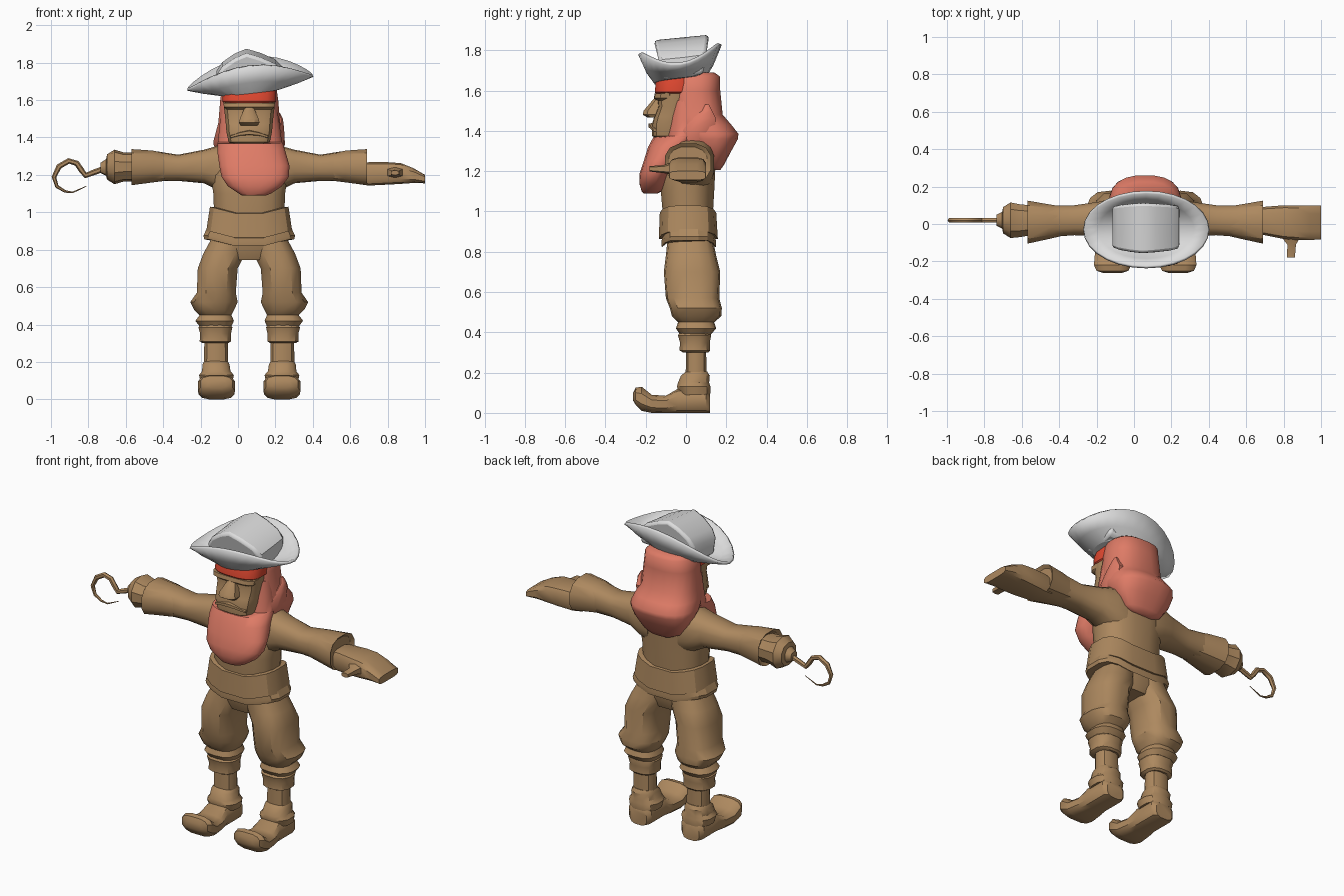
import bpy, bmesh, math
from mathutils import Vector

CX = 0.06  # body centre line (the hook arm is longer than the hand arm)


def material(name, rgb):
    m = bpy.data.materials.new(name)
    m.diffuse_color = (*rgb, 1)
    return m


BROWN = material("brown", (0.42, 0.25, 0.115))
HAIR = material("salmon hair", (0.74, 0.20, 0.135))
RED = material("bandana red", (0.75, 0.065, 0.03))
GREY = material("hat light grey", (0.72, 0.72, 0.72))


def skin(name, rings, mat, angle=35, caps=True):
    """Join rings of points into a closed surface."""
    bm = bmesh.new()
    vs = [[bm.verts.new(p) for p in r] for r in rings]
    n = len(vs[0])
    for a, b in zip(vs, vs[1:]):
        for i in range(n):
            bm.faces.new((a[i], a[(i + 1) % n], b[(i + 1) % n], b[i]))
    if caps:
        bm.faces.new(vs[0])
        bm.faces.new(vs[-1])
    bmesh.ops.recalc_face_normals(bm, faces=bm.faces)
    me = bpy.data.meshes.new(name)
    bm.to_mesh(me)
    bm.free()
    me.materials.append(mat)
    ob = bpy.data.objects.new(name, me)
    bpy.context.collection.objects.link(ob)
    bpy.ops.object.select_all(action='DESELECT')
    ob.select_set(True)
    bpy.context.view_layer.objects.active = ob
    bpy.ops.object.shade_smooth_by_angle(angle=math.radians(angle))
    return ob


def loft(name, axis, rows, mat=BROWN, n=12, e=0.8, warp=None, side=0, angle=35):
    """rows: (t, u0, u1, v0, v1) bounds across the axis; e<1 is boxier.
    With side = +1/-1, x values are distances from the centre line."""
    rings = []
    for t, u0, u1, v0, v1 in rows:
        ring = []
        for i in range(n):
            a = 2 * math.pi * (i + 0.5) / n
            c, s = math.cos(a), math.sin(a)
            k = math.cos(math.pi / n) if n > 4 else math.cos(math.pi / 4)
            c, s = [math.copysign(min(1, abs(q) / k) ** e, q) for q in (c, s)]
            u = (u0 + u1) / 2 + c * (u1 - u0) / 2
            v = (v0 + v1) / 2 + s * (v1 - v0) / 2
            p = Vector({'x': (t, u, v), 'y': (u, t, v), 'z': (u, v, t)}[axis])
            if side:
                p.x = CX + side * p.x
            if warp:
                warp(p)
            ring.append(p)
        rings.append(ring)
    return skin(name, rings, mat, angle)


def sym(rows):
    """(z, half width, y0, y1) -> bounds centred on the body"""
    return [(z, CX - w, CX + w, y0, y1) for z, w, y0, y1 in rows]


# Legs, shoes and sleeves, mirrored
for s, tag in ((1, "left"), (-1, "right")):
    loft(tag + "_shoe", 'y', [
        (.12, .12, .23, 0, .09), (.10, .10, .25, 0, .12), (-.04, .10, .25, 0, .12),
        (-.10, .09, .26, 0, .085), (-.17, .08, .27, 0, .09), (-.22, .076, .274, .01, .13),
        (-.25, .09, .26, .04, .125), (-.262, .125, .225, .06, .10)], side=s, e=.65)
    loft(tag + "_shoe_cuff", 'z', [
        (.09, .09, .26, -.03, .12), (.13, .082, .268, -.045, .122), (.15, .10, .252, -.04, .115),
        (.185, .105, .25, -.025, .118), (.205, .115, .24, 0, .105)], side=s)
    loft(tag + "_shin", 'z', [(.15, .112, .242, -.002, .102), (.32, .115, .24, 0, .10)], side=s)
    loft(tag + "_sock_cuff", 'z', [
        (.30, .112, .247, -.015, .11), (.31, .098, .265, -.032, .12),
        (.35, .098, .262, -.03, .118), (.385, .09, .272, -.04, .125), (.40, .1, .26, -.03, .12)], side=s)
    loft(tag + "_trouser_leg", 'z', [
        (.39, .095, .265, -.03, .125), (.42, .082, .288, -.05, .15), (.45, .095, .265, -.04, .14),
        (.48, .08, .295, -.07, .175), (.52, .062, .315, -.08, .178), (.57, .072, .28, -.10, .165),
        (.70, .062, .275, -.11, .17), (.78, .02, .245, -.10, .15), (.88, 0, .19, -.09, .13)],
        side=s, n=14)
    loft(tag + "_sleeve", 'x', [
        (.10, -.07, .14, 1.09, 1.37), (.17, -.075, .14, 1.12, 1.355), (.24, -.065, .12, 1.155, 1.335),
        (.38, -.06, .10, 1.168, 1.308), (.52, -.07, .10, 1.165, 1.33)], side=s, n=14)
    loft(tag + "_sleeve_cuff", 'x', [
        (.45, -.065, .095, 1.168, 1.315), (.515, -.08, .105, 1.16, 1.33),
        (.63, -.105, .125, 1.145, 1.338), (.615, -.085, .105, 1.165, 1.32)], side=s, n=12)

# Torso and trunk
loft("hips", 'z', sym([(.745, .09, -.07, .11), (.80, .16, -.09, .13), (.92, .19, -.1, .13)]), e=.6)
loft("torso", 'z', sym([
    (.93, .185, -.11, .13), (1.10, .192, -.125, .14), (1.20, .205, -.12, .145),
    (1.29, .205, -.075, .15), (1.345, .15, -.045, .145), (1.40, .08, -.03, .12)]), n=16)


def chevron(p):
    p.z -= 0.055 * max(0, 1 - abs(p.x - CX) / 0.21)


loft("tunic_skirt", 'z', sym([
    (.855, .24, -.12, .148), (.875, .245, -.122, .15), (.95, .21, -.115, .14)]),
    n=16, e=.65, warp=chevron, angle=25)
loft("waist_sash", 'z', sym([
    (.90, .2, -.11, .13), (.898, .23, -.135, .158), (1.03, .21, -.13, .15), (1.035, .18, -.11, .13)]),
    n=16, e=.65, warp=chevron, angle=25)

# Hand with thumb
loft("hand", 'x', [
    (.65, -.055, .085, 1.15, 1.26), (.70, -.06, .092, 1.143, 1.268), (.80, -.08, .10, 1.148, 1.268),
    (.87, -.085, .10, 1.152, 1.263), (.94, -.085, .10, 1.157, 1.235), (1.0, -.083, .098, 1.155, 1.20)],
    e=.5)
loft("thumb", 'y', [
    (-.04, .79, .89, 1.18, 1.25), (-.085, .80, .88, 1.185, 1.24), (-.11, .82, .866, 1.19, 1.23),
    (-.18, .818, .86, 1.198, 1.225)], n=6)

# Hook with its socket
loft("hook_socket", 'x', [
    (-.55, -.06, .10, 1.165, 1.32), (-.61, -.07, .105, 1.165, 1.32), (-.66, -.075, .115, 1.15, 1.335),
    (-.70, -.05, .09, 1.175, 1.31), (-.705, -.025, .065, 1.195, 1.285), (-.735, -.01, .05, 1.21, 1.265)],
    n=10, e=1)
path = [(-.72, 1.232), (-.775, 1.212), (-.815, 1.197), (-.837, 1.225), (-.862, 1.262), (-.905, 1.275),
        (-.957, 1.245), (-.984, 1.188), (-.968, 1.138), (-.925, 1.112), (-.885, 1.106), (-.81, 1.14)]
rings = []
for i, (x, z) in enumerate(path):
    a, b = path[max(i - 1, 0)], path[min(i + 1, len(path) - 1)]
    d = Vector((b[0] - a[0], 0, b[1] - a[1])).normalized()
    side = Vector((d.z, 0, -d.x))
    r = 0.015 * (1 - max(0, i - 6) / 5.6)
    rings.append([Vector((x, .02, z)) + side * r * math.cos(k * math.pi / 3)
                  + Vector((0, r * math.sin(k * math.pi / 3), 0)) for k in range(6)])
skin("hook", rings, BROWN, 50)

# Head: face, nose, brow, drooping lip
loft("face", 'z', sym([
    (1.365, .09, -.155, 0), (1.375, .11, -.168, .02), (1.43, .122, -.17, .02), (1.47, .125, -.158, .02),
    (1.52, .13, -.138, .02), (1.56, .135, -.142, .02), (1.61, .138, -.142, .02)]), n=14, e=.6)
loft("nose", 'z', sym([
    (1.465, .045, -.19, -.12), (1.48, .055, -.215, -.12), (1.50, .05, -.21, -.12),
    (1.565, .022, -.155, -.1)]), n=8, e=.7)
loft("brow", 'z', sym([
    (1.55, .12, -.145, -.05), (1.562, .135, -.16, -.05), (1.585, .138, -.155, -.05)]), n=14, e=.6)


def droop(p):
    p.z -= 1.6 * (p.x - CX) ** 2
    p.y += 1.2 * (p.x - CX) ** 2


loft("upper_lip", 'x', [
    (CX + d, -.186 + abs(d) * .1, -.14, 1.412, 1.44 - abs(d) * .12)
    for d in (-.10, -.05, 0, .05, .10)], n=6, warp=droop)

# Bandana
loft("bandana", 'z', sym([
    (1.585, .135, -.15, .05), (1.592, .144, -.155, .05), (1.64, .144, -.15, .05),
    (1.68, .135, -.135, .05)]), RED, n=16, e=.7)

# Hair, beard and side lock
loft("hair", 'z', [
    (1.205, .0, .13, .13, .17), (1.23, -.06, .18, .08, .188), (1.30, -.11, .23, .04, .225),
    (1.36, -.13, .25, -.02, .258), (1.385, -.13, .25, -.04, .26), (1.43, -.118, .24, -.07, .225),
    (1.48, -.105, .225, -.08, .182), (1.60, -.095, .215, -.08, .17), (1.67, -.085, .205, -.07, .168),
    (1.69, -.06, .18, -.05, .14)], HAIR, n=20, angle=60)
loft("beard", 'z', [
    (1.09, .02, .15, -.212, -.14), (1.10, .005, .175, -.22, -.12), (1.14, -.055, .235, -.232, -.10),
    (1.19, -.088, .272, -.23, -.08), (1.25, -.10, .275, -.21, -.04), (1.32, -.11, .255, -.188, .03),
    (1.368, -.11, .24, -.162, .08), (1.375, -.108, .235, -.10, .09), (1.45, -.10, .225, -.09, .1),
    (1.55, -.09, .21, -.08, .1)], HAIR, n=20, angle=50)
loft("side_lock", 'z', [
    (1.35, .15, .24, -.02, .12), (1.40, .17, .25, -.02, .14), (1.46, .18, .245, .03, .15),
    (1.50, .20, .24, .08, .13), (1.53, .21, .225, .095, .115)], HAIR, n=8)

# Hat brim: low at the sides, turned up front and back, tilted
rings = []
for rx, ry, z0, up in ((.17, .125, 1.652, .005), (.26, .162, 1.672, .045), (.335, .20, 1.695, .112)):
    ring = []
    for k in range(28):
        a = 2 * math.pi * k / 28
        x, y = rx * math.cos(a), ry * math.sin(a)
        ring.append((.065 + x, -.03 + y, z0 + up * math.sin(a) ** 2 + .11 * x + .12 * y))
    rings.append(ring)
brim = skin("hat_brim", rings, GREY, 40, caps=False)
fill = bmesh.new()  # close the underside so the brim is one bowl
fill.from_mesh(brim.data)
fill.faces.new([v for v in list(fill.verts)[:28]])
bmesh.ops.recalc_face_normals(fill, faces=fill.faces)
fill.to_mesh(brim.data)
fill.free()
solid = brim.modifiers.new("thickness", 'SOLIDIFY')
solid.thickness = 0.016
solid.offset = 0

# Hat crown: arched profile running front to back
arch = [(-.115, 1.65), (-.115, 1.745), (-.085, 1.79), (-.02, 1.835), (.045, 1.862),
        (.12, 1.84), (.20, 1.805), (.24, 1.765), (.245, 1.67)]
crown = skin("hat_crown", [
    [(x, y + .25 * (1.86 - z) * (1 if y < 0 else -.6), z + .1 * (y + .03)) for x, z in arch]
    for y in (-.16, -.03, .115)], GREY, 40)
bev = crown.modifiers.new("soft_edges", 'BEVEL')
bev.width = 0.018
bev.segments = 2
bev.limit_method = 'ANGLE'
bev.angle_limit = math.radians(50)
